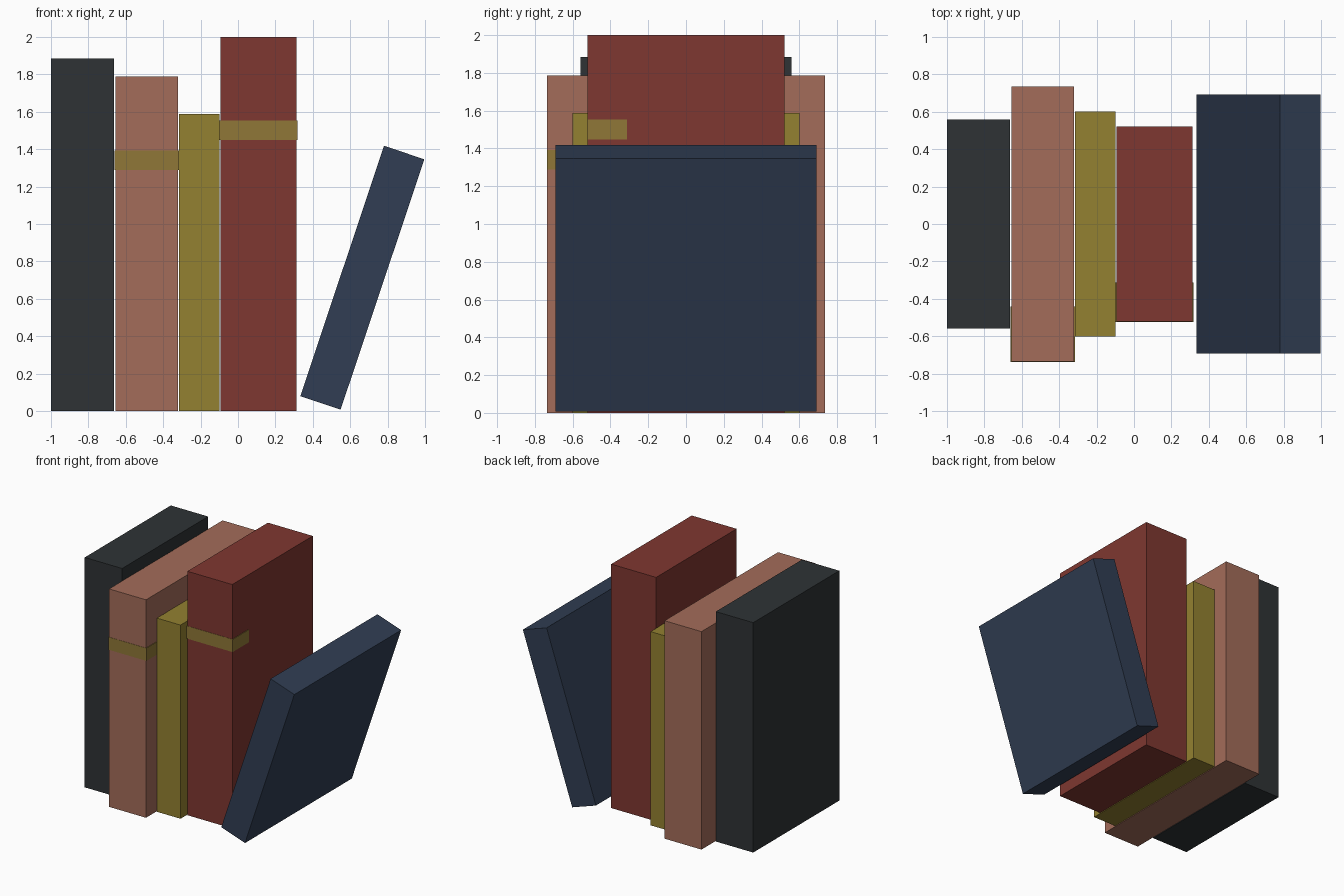
import bpy
import math

if "Cube" in bpy.data.objects:
    bpy.data.objects.remove(bpy.data.objects["Cube"])


def material(name, rgb):
    # 0-255 screen colour to linear
    mat = bpy.data.materials.new(name)
    mat.diffuse_color = [(c / 255) ** 2.2 for c in rgb] + [1.0]
    mat.use_nodes = True
    mat.node_tree.nodes["Principled BSDF"].inputs["Base Color"].default_value = mat.diffuse_color
    return mat


def box(name, center, size, mat, lean=0.0):
    bpy.ops.mesh.primitive_cube_add(size=1, location=center)
    obj = bpy.context.object
    obj.name = name
    obj.scale = size
    bpy.ops.object.transform_apply(location=False, rotation=False, scale=True)
    obj.rotation_euler.y = lean
    obj.data.materials.append(mat)
    return obj


gold = material("label_gold", (142, 119, 58))

# Upright books: name, left x, right x, depth, height, colour, has label
books = [
    ("black_book", -1.00, -0.661, 1.115, 1.885, (50, 54, 56), False),
    ("tan_book", -0.655, -0.32, 1.47, 1.787, (162, 108, 90), True),
    ("olive_book", -0.314, -0.10, 1.204, 1.588, (146, 128, 52), False),
    ("red_book", -0.094, 0.313, 1.043, 2.00, (126, 58, 52), True),
]
for name, x0, x1, depth, height, rgb, labelled in books:
    cx, width = (x0 + x1) / 2, x1 - x0
    box(name, (cx, 0, height / 2), (width, depth, height), material(name, rgb))
    if labelled:
        # Band wrapping the front fifth of the book at three quarters height
        band = depth * 0.2
        box(name + "_label", (cx, -depth / 2 + band / 2 - 0.001, height * 0.75),
            (width + 0.01, band + 0.002, 0.104), gold)

# Leaning book at the right end
box("leaning_blue_book", (0.664, 0, 0.713), (0.227, 1.384, 1.41),
    material("blue_book", (52, 64, 84)), math.radians(18.5))
